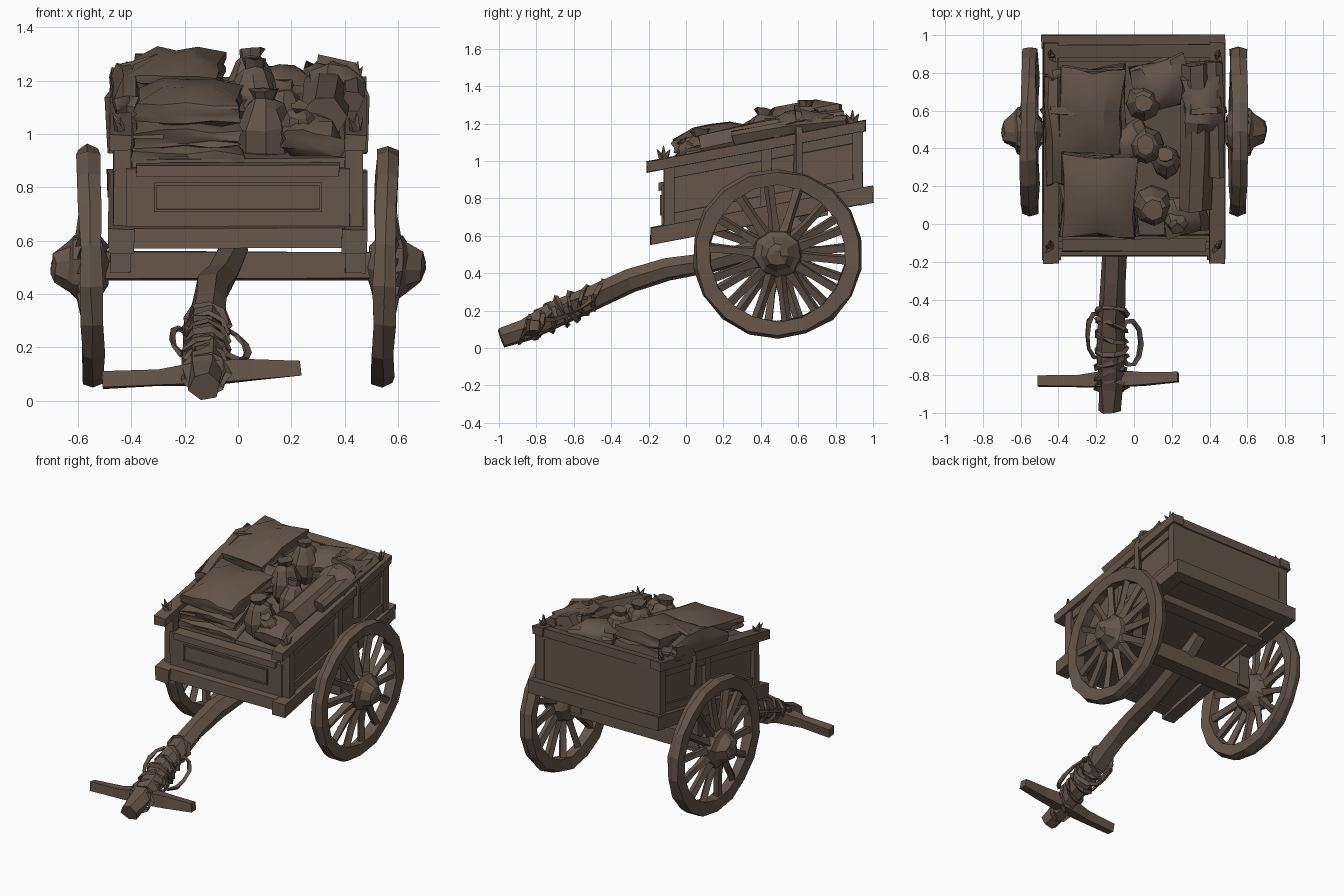
import bpy, bmesh, math, random
from mathutils import Vector, Matrix

random.seed(4)
cube = bpy.data.objects.get("Cube")
if cube:
    bpy.data.objects.remove(cube, do_unlink=True)

wood = bpy.data.materials.new("weathered brown")
wood.use_nodes = True
BROWN = (0.125, 0.09, 0.068, 1)
wood.diffuse_color = BROWN
wood.node_tree.nodes["Principled BSDF"].inputs["Base Color"].default_value = BROWN
SLOPE = 0.19


def add(name, bm, jitter=0.0, smooth=False):
    for v in bm.verts:
        v.co += Vector([random.uniform(-jitter, jitter) for _ in range(3)])
    bmesh.ops.recalc_face_normals(bm, faces=bm.faces)
    mesh = bpy.data.meshes.new(name)
    bm.to_mesh(mesh)
    bm.free()
    mesh.materials.append(wood)
    ob = bpy.data.objects.new(name, mesh)
    bpy.context.collection.objects.link(ob)
    if smooth:
        bpy.ops.object.select_all(action='DESELECT')
        ob.select_set(True)
        bpy.context.view_layer.objects.active = ob
        bpy.ops.object.shade_smooth_by_angle(angle=math.radians(35))


def tilt(co):
    return Vector((co.x, co.y, co.z + SLOPE * (co.y - 0.4)))


def box(name, x, y, z, sloped=True, jitter=0.003):
    """Box from ranges; sloped boxes follow the rising bed."""
    bm = bmesh.new()
    bmesh.ops.create_cube(bm, size=1)
    for v in bm.verts:
        v.co = Vector([(r[0] + r[1]) / 2 + c * (r[1] - r[0]) for r, c in zip((x, y, z), v.co)])
        if sloped:
            v.co = tilt(v.co)
    add(name, bm, jitter)


def rings_to_mesh(name, rings, closed=False, jitter=0.0):
    bm = bmesh.new()
    loops = [[bm.verts.new(p) for p in ring] for ring in rings]
    n = len(loops[0])
    for a, b in zip(loops, loops[1:] + (loops[:1] if closed else [])):
        for i in range(n):
            bm.faces.new((a[i], a[(i + 1) % n], b[(i + 1) % n], b[i]))
    if not closed:
        bm.faces.new(loops[0])
        bm.faces.new(loops[-1])
    add(name, bm, jitter)


def lathe(name, profile, matrix, sides=9, closed=False, jitter=0.0):
    rings = [[matrix @ Vector((r * math.cos(math.tau * i / sides),
                               r * math.sin(math.tau * i / sides), h))
              for i in range(sides)] for r, h in profile]
    rings_to_mesh(name, rings, closed, jitter)


def sweep(name, path, radii, sides=6, closed=False, jitter=0.0):
    pts = [Vector(p) for p in path]
    n = len(pts)
    rings = []
    for i, p in enumerate(pts):
        before = pts[i - 1] if closed or i else p
        after = pts[(i + 1) % n] if closed or i < n - 1 else p
        t = (after - before).normalized()
        u = t.cross(Vector((0.31, 0.1, 0.94))).normalized()
        w = u.cross(t)
        r = radii[i] if isinstance(radii, list) else radii
        rings.append([p + r * (u * math.cos(a) + w * math.sin(a))
                      for a in [math.tau * (k + 0.5) / sides for k in range(sides)]])
    rings_to_mesh(name, rings, closed, jitter)


def sack(name, centre, half, turn=0.0, lean=0.0, jitter=0.009):
    """Pillow with thin seams and pulled out corners."""
    bm = bmesh.new()
    bmesh.ops.create_cube(bm, size=2)
    bmesh.ops.subdivide_edges(bm, edges=bm.edges[:], cuts=3, use_grid_fill=True)
    rot = Matrix.Rotation(turn, 3, 'Z') @ Matrix.Rotation(lean, 3, 'Y') @ Matrix.Rotation(math.atan(SLOPE), 3, 'X')
    for v in bm.verts:
        x, y, z = v.co
        edge = max(abs(x), abs(y))
        z *= 1 - 0.6 * edge ** 3
        pull = 0.92 + 0.08 * abs(x * y)
        v.co = Vector(centre) + rot @ Vector((x * half[0] * pull, y * half[1] * pull, z * half[2]))
    add(name, bm, jitter, smooth=True)


# Bed: floor, panelled walls, beams and rails
box("bed_floor", (-.45, .45), (-.14, .96), (.69, .75))
for side, s in (("left", 1), ("right", -1)):
    def span(a, b):
        return sorted((s * a, s * b))
    box(side + "_wall", span(.41, .44), (-.12, .94), (.74, 1.07))
    box(side + "_bottom_beam", span(.39, .485), (-.19, .98), (.665, .755))
    box(side + "_top_rail", span(.40, .48), (-.21, .96), (1.055, 1.112))
    box(side + "_upper_board", span(.435, .455), (-.1, .93), (1.0, 1.06))
    box(side + "_lower_board", span(.435, .455), (-.1, .93), (.75, .81))
    for i, y in enumerate((-.12, .4, .89)):
        box(f"{side}_post_{i}", span(.40, .467), (y, y + .055), (.74, 1.08))
    # Ragged finials on the rail ends
    for end, y in (("front", -.12), ("back", .89)):
        base = tilt(Vector((s * .44, y, 1.1)))
        for k in range(3):
            tip = base + Vector((random.uniform(-.03, .03), (k - 1) * .035, .06 + .02 * (k == 1)))
            sweep(f"{side}_{end}_finial_{k}", [base, (base + tip) / 2, tip], [.02, .013, .002], 4)

box("front_wall", (-.42, .42), (-.13, -.09), (.74, .97), jitter=.001)
box("front_bottom_beam", (-.4, .4), (-.17, -.10), (.68, .755))
box("front_top_trim", (-.38, .38), (-.145, -.08), (.945, .985))
for z in ((.81, .82), (.91, .92)):
    box("front_panel_moulding", (-.315, .315), (-.138, -.125), z, jitter=0)
for x in (-.315, .305):
    box("front_panel_moulding_end", (x, x + .01), (-.138, -.125), (.81, .92), jitter=0)
box("back_wall", (-.43, .43), (.91, .94), (.75, 1.07))
box("back_bottom_beam", (-.49, .48), (.93, 1.0), (.66, .755))
box("back_top_rail", (-.45, .45), (.88, .95), (1.055, 1.11))

# Undercarriage
box("axle_beam", (-.5, .5), (.43, .54), (.455, .555), False, .01)
box("rear_cross_beam", (-.42, .42), (.68, .76), (.64, .69))
for side, x in (("left", .40), ("right", -.48)):
    box(side + "_axle_bracket", (x, x + .08), (.41, .56), (.48, .7), False)

# Wheels: slightly cambered, with rim, spokes and tapered hub
SPOKES = 14
for side, s in (("left", 1), ("right", -1)):
    place = (Matrix.Translation((s * .553, .49, .505)) @ Matrix.Rotation(s * .02, 4, 'Y')
             @ Matrix.Rotation(s * math.pi / 2, 4, 'Y'))
    lathe(side + "_wheel_rim", [(.365, -.033), (.44, -.043), (.455, 0), (.44, .04), (.365, .032)],
          place, 18, True, .006)
    lathe(side + "_wheel_hub", [(.07, -.065), (.11, -.04), (.14, .015), (.125, .06),
                                (.095, .08), (.06, .135), (.02, .145)], place, 9, jitter=.008)
    for i in range(SPOKES):
        a = math.tau * (i + .3) / SPOKES
        d = Vector((math.cos(a), math.sin(a), 0))
        path = [place @ (d * r + Vector((0, 0, h))) for r, h in ((.09, .025), (.22, .012), (.38, 0))]
        sweep(f"{side}_spoke_{i}", path, [.036, .025, .028], 4, jitter=.003)

# Draw pole, handle and lashing ropes
pole = [(-.125, -.985, .05), (-.125, -.86, .095), (-.12, -.7, .185), (-.12, -.5, .27),
        (-.115, -.3, .36), (-.10, -.1, .42), (-.06, .15, .46), (-.02, .48, .55), (-.02, .62, .67)]
sweep("draw_pole", pole, [.058, .065, .075, .07, .068, .068, .06, .06, .05], 6, jitter=.007)
sweep("pole_handle", [(-.51, -.83, .078), (-.3, -.835, .088), (-.12, -.82, .105),
                      (.05, -.82, .115), (.235, -.81, .122)], [.04, .042, .062, .05, .04], 4, jitter=.004)
for i in range(7):
    y = -.86 + i * .065
    z = .1 + (y + .86) * .47
    ring = [(-.122 + .081 * math.cos(a), y + .03 * math.sin(a + i), z + .076 * math.sin(a))
            for a in [math.tau * k / 9 for k in range(9)]]
    sweep(f"pole_rope_{i}", ring, .014, 4, True, .007)
for name, x, w, y in (("left", -.02, .055, -.63), ("right", -.2, .05, -.59)):
    loop = [(x + w * math.cos(a), y + .12 * math.sin(a), .21 + .05 * math.sin(a) - .03 * math.cos(a))
            for a in [math.tau * k / 10 for k in range(10)]]
    sweep(name + "_rope_loop", loop, .013, 4, True, .006)

# Load: packed base and stacked sacks
box("packed_base", (-.4, .4), (-.06, .86), (.75, 1.0), jitter=.01)
sack("front_sack_low", (-.19, .14, .94), (.21, .21, .075))
sack("front_sack_middle", (-.2, .15, 1.02), (.2, .21, .07), .05)
sack("front_sack_top", (-.185, .15, 1.115), (.195, .22, .085), -.03)
sack("back_sack_low", (-.23, .6, 1.13), (.19, .24, .1), .04)
sack("back_sack_top", (-.23, .6, 1.225), (.17, .23, .085), -.06)
sack("right_side_bundle", (-.42, .5, 1.15), (.05, .3, .1), .03)
sack("middle_bundle", (-.02, .42, 1.12), (.12, .1, .08), .5)
sack("left_side_bundle", (.36, .62, 1.19), (.1, .16, .08), .1, .15, .015)
sack("back_bundle", (.15, .74, 1.16), (.15, .13, .1), .3, 0, .012)
sack("left_front_bundle", (.27, .05, .98), (.12, .1, .09), .2, .2)

# Load: rolled cloth along the left side
sweep("cloth_roll", [(.32, .08, 1.06), (.33, .45, 1.14), (.33, .85, 1.2)], [.085, .095, .08], 7, jitter=.008)
sweep("thin_cloth_roll", [(.43, .25, 1.12), (.43, .55, 1.18), (.42, .86, 1.21)], .045, 6, jitter=.008)

# Load: pots and jugs
pot = [(.05, -.14), (.1, -.06), (.105, .03), (.07, .11), (.04, .135), (.055, .17)]
for name, at, size, lean in (("front_pot", (.1, .1, 1.0), 1.0, .15), ("middle_pot", (.06, .42, 1.12), .95, 0),
                             ("back_pot", (.05, .64, 1.17), .9, 0), ("small_jug", (.23, .02, 1.02), .6, .5),
                             ("middle_jug", (.17, .33, 1.06), .8, -.3)):
    m = Matrix.Translation(at) @ Matrix.Rotation(lean, 4, 'X') @ Matrix.Scale(size, 4)
    lathe(name, pot, m, 8, jitter=.007)

# Straps over the load on both sides
for side, s in (("left", 1), ("right", -1)):
    sweep(side + "_strap", [(s * .47, .6, .93), (s * .475, .6, 1.14), (s * .43, .6, 1.25), (s * .3, .59, 1.28)],
          .024, 4, jitter=.005)

# Loose cloth scraps caught along the edges
for i in range(16):
    s = 1 if i % 2 else -1
    y = random.uniform(.2, .85)
    c = tilt(Vector((s * random.uniform(.3, .45), y, random.uniform(1.13, 1.18))))
    bm = bmesh.new()
    corners = [c + Vector((s * random.uniform(-.07, .06), random.uniform(-.07, .07), random.uniform(-.04, .04)))
               for _ in range(3)]
    bm.faces.new([bm.verts.new(p) for p in corners])
    bmesh.ops.solidify(bm, geom=bm.faces[:], thickness=.006)
    add(f"cloth_scrap_{i}", bm)
